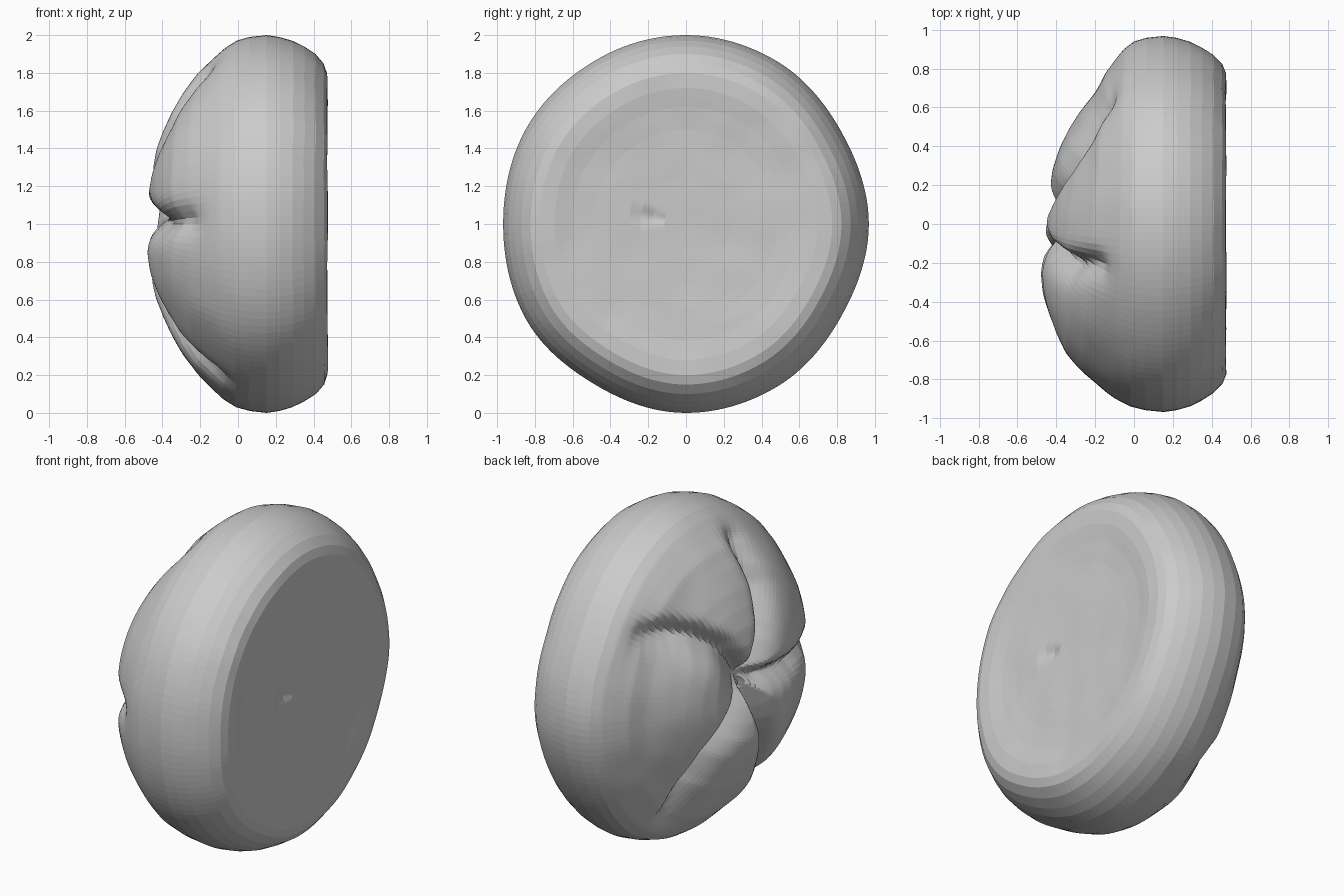
import bpy, bmesh, math
from mathutils import Vector, noise

if "Cube" in bpy.data.objects:
    bpy.data.objects.remove(bpy.data.objects["Cube"])

SEG = 144

# Half section of the roll (radius, x): dished base, rounded rim, dome
back = [(.05, .447), (0.25, .448), (.5, .453), (.62, .46), (.72, .473), (.8, .473), (.85, .455),
        (.9, .41), (.94, .35), (.97, .29), (.99, .22), (1.0, .15)]
dome = [(1.0, .15), (.99, .06), (.97, -.01), (.93, -.075), (.88, -.13), (.8, -.21), (.7, -.28),
        (.6, -.34), (.5, -.39), (.4, -.43), (.3, -.455), (.2, -.46), (.1, -.45), (.02, -.435)]

# Slightly irregular outline: radius factor every 30 degrees, from +y over the top
outline = [1.0, .98, .995, 1.0, .998, 1.01, 1.0, 1.01, .985, 1.0, .995, .98]

# Curved creases fanning from the middle: points (y, z-1), widths on left and right side
MID = (.01, .1)
creases = [
    ([MID, (.08, .2), (.18, .33), (.33, .44), (.48, .5), (.59, .52)], .035, .12),
    ([MID, (-.06, .2), (-.13, .34), (-.2, .55), (-.2, .77)], .09, .04),
    ([MID, (-.12, .05), (-.28, .03), (-.48, .01), (-.77, .02)], .07, .06),
    ([MID, (-.06, -.06), (-.14, -.24), (-.25, -.5), (-.42, -.82)], .05, .05),
    ([MID, (.07, .0), (.17, -.12), (.32, -.3), (.4, -.48), (.44, -.66)], .04, .12),
]


def rim(a):
    k = a / (2 * math.pi) * 12
    i, t = int(k), k - int(k)
    t = t * t * (3 - 2 * t)
    return outline[i % 12] * (1 - t) + outline[(i + 1) % 12] * t


def crease_depth(y, z):
    best = 0.0
    p = Vector((y, z))
    for pts, wl, wr in creases:
        dist, side, along = 9.0, 0.0, 0.0
        n = len(pts) - 1
        for k in range(n):
            a, b = Vector(pts[k]), Vector(pts[k + 1])
            ab = b - a
            t = max(0, min(1, (p - a).dot(ab) / ab.length_squared))
            off = p - a - ab * t
            if off.length < dist:
                dist, along = off.length, (k + t) / n
                side = (ab.x * off.y - ab.y * off.x) / (ab.length * max(off.length, 1e-6))
        w = wr + (wl - wr) * (side + 1) / 2
        depth = .13 * min(1, .6 + 1.6 * (1 - along))
        best = max(best, depth * math.exp(-(dist / w) ** 1.4))
    return best


def front_point(r, x, a):
    y, z = r * math.cos(a), r * math.sin(a)
    fade = min(1, max(0, (1.0 - r) / .15))
    g = crease_depth(y, z) * fade
    x += .11 * y * min(1, (1 - r) / .3) + g
    s = rim(a) * r * (1 - .35 * g * r)
    return Vector((x, .968 * s * math.cos(a), 1 + s * math.sin(a)))


def refine(profile, n):
    out = []
    for (r0, x0), (r1, x1) in zip(profile, profile[1:]):
        steps = max(1, round(math.hypot(r1 - r0, x1 - x0) / n))
        out += [(r0 + (r1 - r0) * i / steps, x0 + (x1 - x0) * i / steps) for i in range(steps)]
    return out + [profile[-1]]


bm = bmesh.new()
angles = [2 * math.pi * i / SEG for i in range(SEG)]
rings = []
# Back and rim
for r, x in refine(back, .06)[:-1]:
    rings.append([bm.verts.new((x, .968 * r * rim(a) * math.cos(a), 1 + r * rim(a) * math.sin(a)))
                  for a in angles])
# Creased dome
dome_verts = []
for r, x in refine(dome, .02):
    ring = [bm.verts.new(front_point(r, x, a)) for a in angles]
    rings.append(ring)
    if .05 < r < .97:
        dome_verts += ring
for lo, hi in zip(rings, rings[1:]):
    for i in range(SEG):
        j = (i + 1) % SEG
        bm.faces.new((lo[i], lo[j], hi[j], hi[i]))
# Close both poles
for ring, pole in ((rings[0], Vector((.447, 0, 1))), (rings[-1], front_point(0, -.435, 0))):
    c = bm.verts.new(pole)
    for i in range(SEG):
        bm.faces.new((ring[i], ring[(i + 1) % SEG], c))
bmesh.ops.recalc_face_normals(bm, faces=bm.faces)
# Soften the crease walls
for _ in range(2):
    bmesh.ops.smooth_vert(bm, verts=dome_verts, factor=.5, use_axis_x=True, use_axis_y=True, use_axis_z=True)
# Faint baked unevenness and a small dimple in the base
for v in bm.verts:
    v.co.x += .006 * noise.noise(v.co * 5)
    if v.co.x > .4:
        v.co.x -= .03 * math.exp(-((v.co.y + .2) ** 2 + (v.co.z - 1.04) ** 2) / .0016)

mesh = bpy.data.meshes.new("bread_roll")
bm.to_mesh(mesh)
bm.free()
roll = bpy.data.objects.new("bread_roll", mesh)
bpy.context.collection.objects.link(roll)
